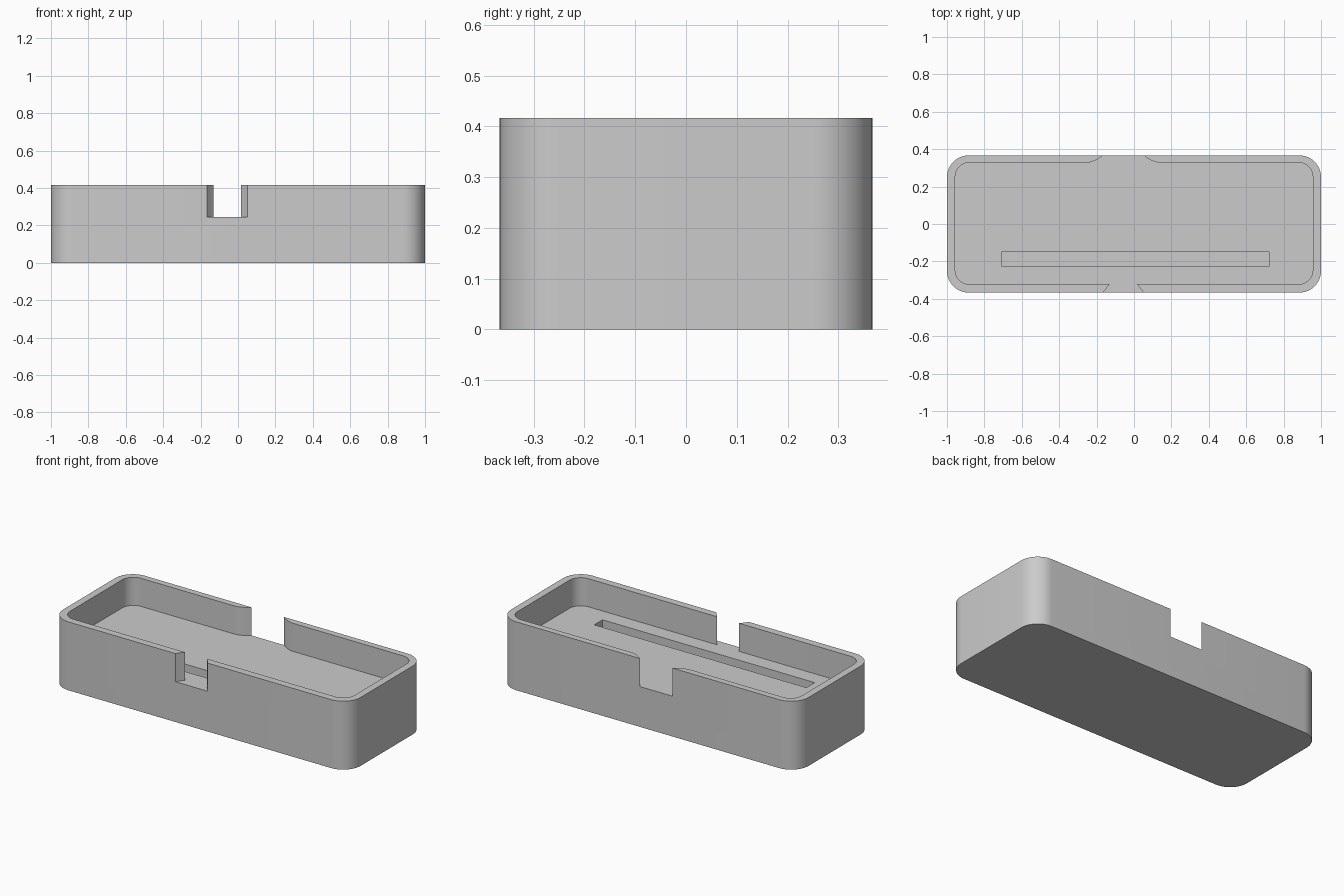
import bpy, bmesh, math

if "Cube" in bpy.data.objects:
    bpy.data.objects.remove(bpy.data.objects["Cube"])

grey = bpy.data.materials.new("light_grey")
grey.diffuse_color = (0.6, 0.6, 0.6, 1)
grey.use_nodes = True
grey.node_tree.nodes["Principled BSDF"].inputs["Base Color"].default_value = grey.diffuse_color

HEIGHT, FLOOR, SLOT_BOTTOM = 0.416, 0.245, 0.07


def rounded(x0, x1, y0, y1, r, n=12):
    """Counter-clockwise rounded rectangle, starting at the front left corner."""
    corners = [(x0 + r, y0 + r, 180), (x1 - r, y0 + r, 270),
               (x1 - r, y1 - r, 0), (x0 + r, y1 - r, 90)]
    return [(cx + r * math.cos(math.radians(a + 90 * i / n)),
             cy + r * math.sin(math.radians(a + 90 * i / n)))
            for cx, cy, a in corners for i in range(n + 1)]


def prism(name, outline, z0, z1):
    bm = bmesh.new()
    face = bm.faces.new([bm.verts.new((x, y, z0)) for x, y in outline])
    top = bmesh.ops.extrude_face_region(bm, geom=[face])["geom"]
    bmesh.ops.translate(bm, vec=(0, 0, z1 - z0),
                        verts=[v for v in top if isinstance(v, bmesh.types.BMVert)])
    bmesh.ops.recalc_face_normals(bm, faces=bm.faces)
    mesh = bpy.data.meshes.new(name)
    bm.to_mesh(mesh)
    bm.free()
    mesh.materials.append(grey)
    ob = bpy.data.objects.new(name, mesh)
    bpy.context.collection.objects.link(ob)
    return ob


# Solid block with rounded corners
tray = prism("tray", rounded(-1, 1, -0.367, 0.367, 0.117), 0, HEIGHT)

# Cavity outline, with the flared front and back openings joined to it
MID = -0.057
front_half = [(0.073, -0.322), (0.078, -0.328), (0.089, -0.341), (0.108, -0.367), (0.108, -0.5)]
back_half = [(0.108, 0.5), (0.108, 0.367), (0.128, 0.353), (0.148, 0.341),
             (0.168, 0.333), (0.184, 0.329), (0.200, 0.328)]
front = [(MID - x, y) for x, y in front_half] + [(MID + x, y) for x, y in front_half[::-1]]
back = [(MID + x, y) for x, y in back_half[::-1]] + [(MID - x, y) for x, y in back_half]
inner = rounded(-0.956, 0.956, -0.322, 0.328, 0.075)
outline = inner[:13] + front + inner[13:39] + back + inner[39:]
cavity = prism("cavity_cutter", outline, FLOOR, HEIGHT + 0.2)

# Long slot in the floor
slot = prism("slot_cutter", [(-0.706, -0.228), (0.721, -0.228), (0.721, -0.148), (-0.706, -0.148)],
             SLOT_BOTTOM, FLOOR + 0.1)

# Cut the block and bake the result
bpy.context.view_layer.objects.active = tray
tray.select_set(True)
for cutter in (cavity, slot):
    mod = tray.modifiers.new(cutter.name, "BOOLEAN")
    mod.operation, mod.solver, mod.object = "DIFFERENCE", "EXACT", cutter
    bpy.ops.object.modifier_apply(modifier=mod.name)
    bpy.data.objects.remove(cutter)

bpy.ops.object.shade_smooth_by_angle(angle=math.radians(30))
